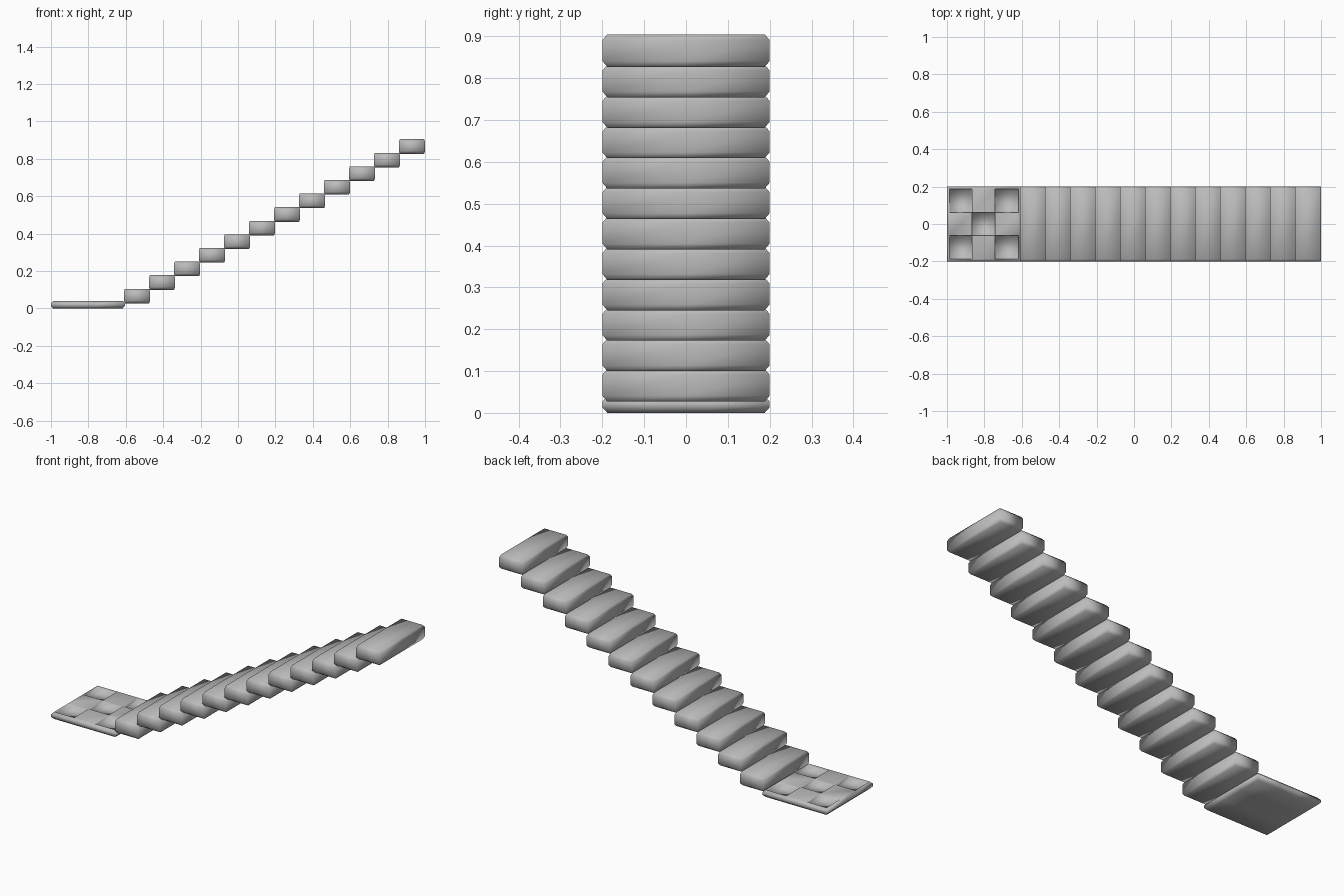
import bpy, bmesh
from mathutils import Vector

if "Cube" in bpy.data.objects:
    bpy.data.objects.remove(bpy.data.objects["Cube"])

GREY = bpy.data.materials.new("dark_grey")
GREY.diffuse_color = (0.5, 0.5, 0.5, 1)
GREY.use_nodes = True
GREY.node_tree.nodes["Principled BSDF"].inputs["Base Color"].default_value = GREY.diffuse_color


def slab(lo, hi, inset, rim):
    """Box whose top and bottom taper inward (inset x, y) over height rim."""
    bm = bmesh.new()
    rings = []
    for z, k in ((lo[2], 1), (lo[2] + rim, 0), (hi[2] - rim, 0), (hi[2], 1)):
        x0, x1 = lo[0] + k * inset[0], hi[0] - k * inset[0]
        y0, y1 = lo[1] + k * inset[1], hi[1] - k * inset[1]
        rings.append([bm.verts.new((x, y, z)) for x, y in
                      ((x0, y0), (x1, y0), (x1, y1), (x0, y1))])
    for a, b in zip(rings, rings[1:]):
        for i in range(4):
            j = (i + 1) % 4
            bm.faces.new((a[i], a[j], b[j], b[i]))
    bm.faces.new(rings[0][::-1])
    bm.faces.new(rings[-1])
    return bm


def cut(bm, co, no):
    bmesh.ops.bisect_plane(bm, geom=bm.verts[:] + bm.edges[:] + bm.faces[:],
                           plane_co=co, plane_no=no)


def finish(bm, name):
    bm.normal_update()
    for f in bm.faces:
        f.smooth = True
    mesh = bpy.data.meshes.new(name)
    bm.to_mesh(mesh)
    bm.free()
    mesh.materials.append(GREY)
    obj = bpy.data.objects.new(name, mesh)
    bpy.context.collection.objects.link(obj)
    return obj


# Landing plate with five square recesses in a checker pattern
CX, TOP = -0.805, 0.04
bm = slab((-1, -0.2, 0), (-0.605, 0.2, TOP), (0.012, 0.012), 0.013)
for s in (-0.062, 0.062):
    cut(bm, (CX + s, 0, 0), (1, 0, 0))
    cut(bm, (0, s, 0), (0, 1, 0))
bm.normal_update()
pads = []
for f in bm.faces:
    c = f.calc_center_median()
    if f.normal.z > 0.9 and c.z > TOP - 0.005:
        if (abs(c.x - CX) > 0.06) == (abs(c.y) > 0.06):
            pads.append(f)
bmesh.ops.inset_individual(bm, faces=pads, thickness=0.001, depth=-0.018)
finish(bm, "landing_plate")

# Twelve rising treads with tapered rims and a centre edge loop
STEPS = 12
for i in range(STEPS):
    x, z = -0.54 + i * 1.47 / (STEPS - 1), 0.066 + i * 0.8 / (STEPS - 1)
    bm = slab((x - 0.07, -0.2, z - 0.039), (x + 0.07, 0.2, z + 0.039),
              (0.005, 0.012), 0.014)
    cut(bm, (0, 0, 0), (0, 1, 0))
    finish(bm, f"step_{i + 1:02d}")
